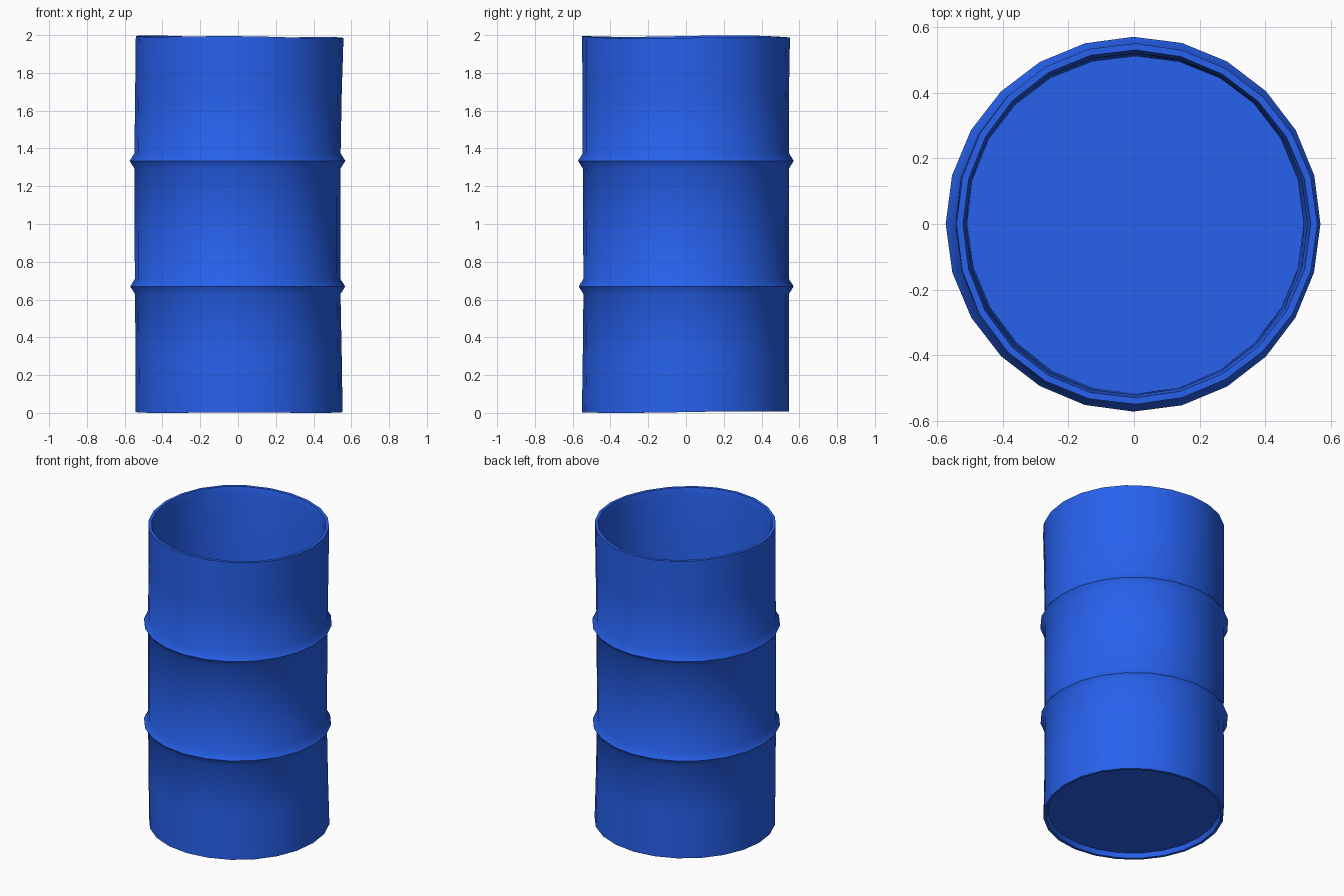
import bpy, bmesh, math

if "Cube" in bpy.data.objects:
    bpy.data.objects.remove(bpy.data.objects["Cube"])

SIDES = 24

# Closed wall profile (radius, height): underside recess, outer wall with two ribs, rim, inside, floor
profile = [(0.0, 0.035), (0.520, 0.035), (0.530, 0.005), (0.548, 0.005),
           (0.546, 0.30), (0.544, 0.63), (0.569, 0.67), (0.544, 0.71),
           (0.545, 1.00), (0.546, 1.295), (0.571, 1.335), (0.546, 1.375),
           (0.547, 1.70), (0.550, 1.992), (0.530, 1.992),
           (0.521, 1.95), (0.520, 1.00), (0.514, 0.055), (0.0, 0.055)]


def dented(r, z, a):
    # Slight battering: the body leans and the rims waver
    edge = abs(z - 1)
    shift = 0.009 * edge ** 2 - 0.003
    wobble = 0.003 * math.sin(3 * a + 4 * z) * edge
    r += wobble
    dz = 0.0
    if z > 1.9:
        dz = -0.005 * math.cos(a) + 0.004 * math.sin(3 * a) - 0.001
    elif z < 0.1:
        dz = 0.004 * math.sin(a) + 0.002 * math.sin(3 * a)
    return (r * math.cos(a) + shift, r * math.sin(a), z + dz)


bm = bmesh.new()
rings = []
for r, z in profile:
    if r == 0:
        rings.append([bm.verts.new((0, 0, z))])
    else:
        rings.append([bm.verts.new(dented(r, z, math.tau * i / SIDES)) for i in range(SIDES)])

for lo, hi in zip(rings, rings[1:]):
    for i in range(SIDES):
        j = (i + 1) % SIDES
        if len(lo) == 1:
            bm.faces.new((lo[0], hi[j], hi[i]))
        elif len(hi) == 1:
            bm.faces.new((lo[i], lo[j], hi[0]))
        else:
            bm.faces.new((lo[i], lo[j], hi[j], hi[i]))
bmesh.ops.recalc_face_normals(bm, faces=bm.faces)

# Stand exactly on the ground
low = min(v.co.z for v in bm.verts)
for v in bm.verts:
    v.co.z -= low

mesh = bpy.data.meshes.new("drum_body")
bm.to_mesh(mesh)
bm.free()
drum = bpy.data.objects.new("drum_body", mesh)
bpy.context.collection.objects.link(drum)

# Blue paint
paint = bpy.data.materials.new("blue_paint")
paint.diffuse_color = (0.02, 0.12, 0.85, 1)
paint.use_nodes = True
paint.node_tree.nodes["Principled BSDF"].inputs["Base Color"].default_value = paint.diffuse_color
mesh.materials.append(paint)

bpy.context.view_layer.objects.active = drum
drum.select_set(True)
bpy.ops.object.shade_smooth_by_angle(angle=math.radians(40))
